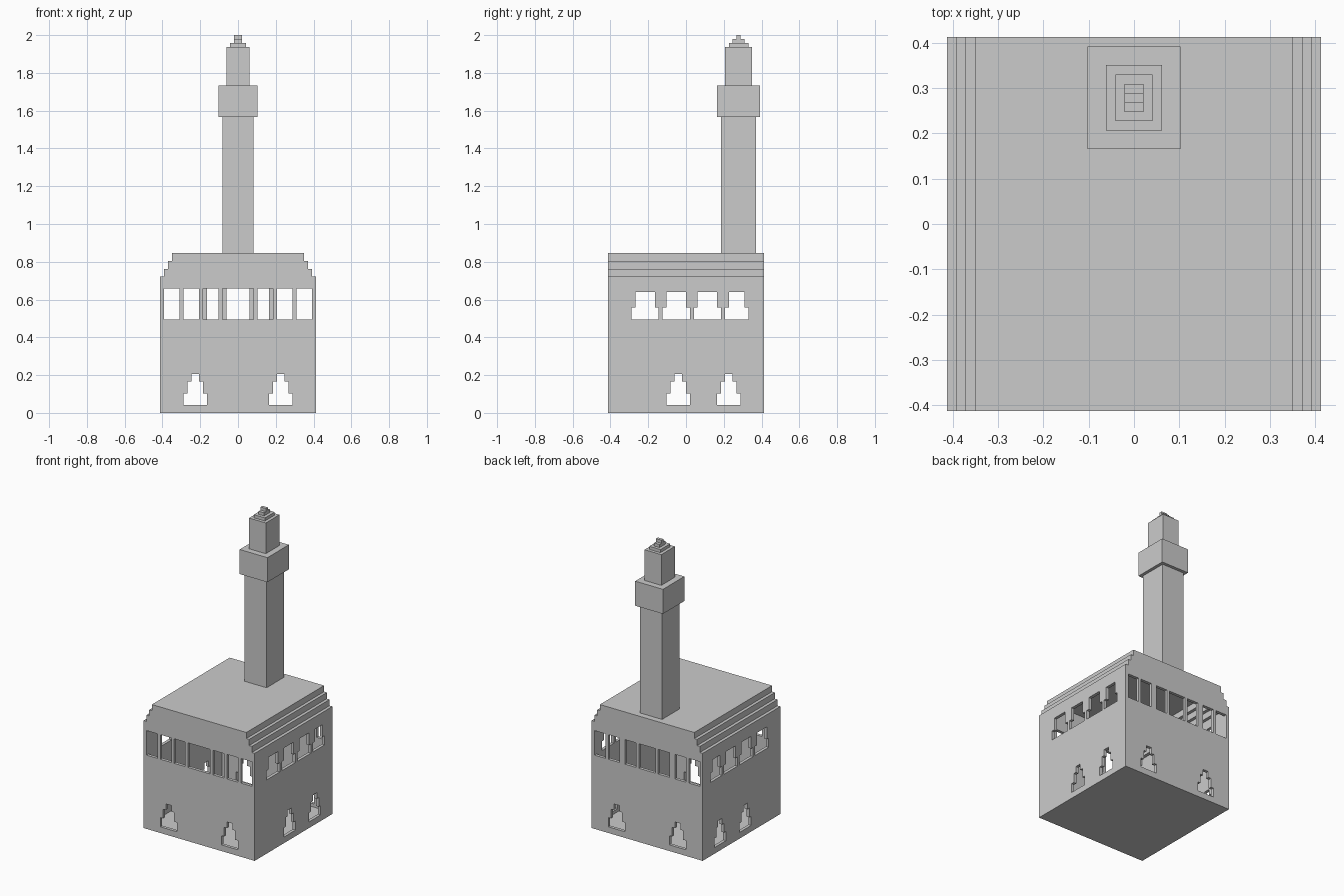
import bpy
import bmesh
from mathutils import Matrix, Vector

cube = bpy.data.objects.get("Cube")
if cube:
    bpy.data.objects.remove(cube, do_unlink=True)

U = 2 / 97      # one block
HALF = 20       # half the building's width, in blocks

stone = bpy.data.materials.new("grey_stone")
stone.use_nodes = True
GREY = (0.6, 0.6, 0.6, 1)
stone.diffuse_color = GREY
stone.node_tree.nodes["Principled BSDF"].inputs["Base Color"].default_value = GREY


def extrude(bm, outline, a, b, axis):
    """Extrude an (across, up) outline from a to b along the x or y axis."""
    def place(s, z, d):
        p = (s, d, z) if axis == "y" else (d, s, z)
        return Vector((p[0] - HALF, p[1] - HALF, p[2])) * U
    near = [bm.verts.new(place(s, z, a)) for s, z in outline]
    far = [bm.verts.new(place(s, z, b)) for s, z in outline]
    bm.faces.new(near)
    bm.faces.new(far[::-1])
    n = len(outline)
    for i in range(n):
        j = (i + 1) % n
        bm.faces.new((near[j], near[i], far[i], far[j]))


def finish(bm, name):
    bmesh.ops.recalc_face_normals(bm, faces=bm.faces)
    mesh = bpy.data.meshes.new(name)
    bm.to_mesh(mesh)
    bm.free()
    mesh.materials.append(stone)
    obj = bpy.data.objects.new(name, mesh)
    bpy.context.collection.objects.link(obj)
    return obj


def stepped(tiers):
    """Symmetric stepped outline from (left, right, bottom, top) tiers."""
    left, right = [], []
    for l, r, z0, z1 in tiers:
        left += [(l, z0), (l, z1)]
        right += [(r, z0), (r, z1)]
    return right + left[::-1]


def carve(obj, cutter):
    cutter.hide_render = True
    mod = obj.modifiers.new("carve", "BOOLEAN")
    mod.operation = "DIFFERENCE"
    mod.solver = "EXACT"
    mod.object = cutter
    bpy.context.view_layer.objects.active = obj
    bpy.ops.object.modifier_apply(modifier=mod.name)
    bpy.data.objects.remove(cutter, do_unlink=True)


def hall_outline(wall):
    """Hall section with stepped eaves, shrunk by the wall thickness."""
    tops = [35, 37, 39, 41]
    tiers, z = [], wall
    for i, top in enumerate(tops):
        tiers.append((i + wall, 40 - i - wall, z, top - wall))
        z = top - wall
    return stepped(tiers)


# Hall: a hollow shell with a stepped roof
bm = bmesh.new()
extrude(bm, hall_outline(0), 0, 40, "y")
hall = finish(bm, "hall")
bm = bmesh.new()
extrude(bm, hall_outline(1), 1, 39, "y")
carve(hall, finish(bm, "hall_hollow"))

# Openings in all four walls
SLOTS = [(1, 5), (6, 10), (30, 34), (35, 39)]
FRONT = SLOTS + [(11, 15), (16, 24), (25, 29)]
BACK = SLOTS + [(12, 16), (17, 23), (24, 28)]
SIDE = [(6, 13), (14, 21), (22, 29), (30, 36)]


def niche(s):
    return stepped([(s, s + 6, 2, 5), (s + 1, s + 5, 5, 8), (s + 2, s + 4, 8, 10)])


bm = bmesh.new()
for (a, b), slots in (((-1, 1.5), FRONT), ((38.5, 41), BACK)):
    for l, r in slots:
        extrude(bm, stepped([(l, r, 24, 32)]), a, b, "y")
    for s in (6, 28):
        extrude(bm, niche(s), a, b, "y")
carve(hall, finish(bm, "front_back_openings"))

bm = bmesh.new()
for a, b in ((-1, 1.5), (38.5, 41)):
    for l, r in SIDE:
        extrude(bm, stepped([(l, r, 24, 27), (l + 1, r - 1, 27, 31)]), a, b, "x")
    for s in (15, 28):
        extrude(bm, niche(s), a, b, "x")
carve(hall, finish(bm, "side_openings"))


# Tower: stacked blocks given as half width, y range and z range
def block(name, half, y0, y1, z0, z1):
    bm = bmesh.new()
    extrude(bm, stepped([(HALF - half, HALF + half, z0, z1)]), y0, y1, "y")
    return finish(bm, name)


block("tower_shaft", 4, 29, 38, 41, 76)
block("tower_gallery", 5, 28, 39, 76, 84)
block("tower_lantern", 3, 30, 37, 84, 94)
block("tower_cap_lower", 2, 31, 36, 94, 95)
block("tower_cap_upper", 1, 32, 35, 95, 96)
block("tower_finial", 1, 33, 34, 96, 97)
